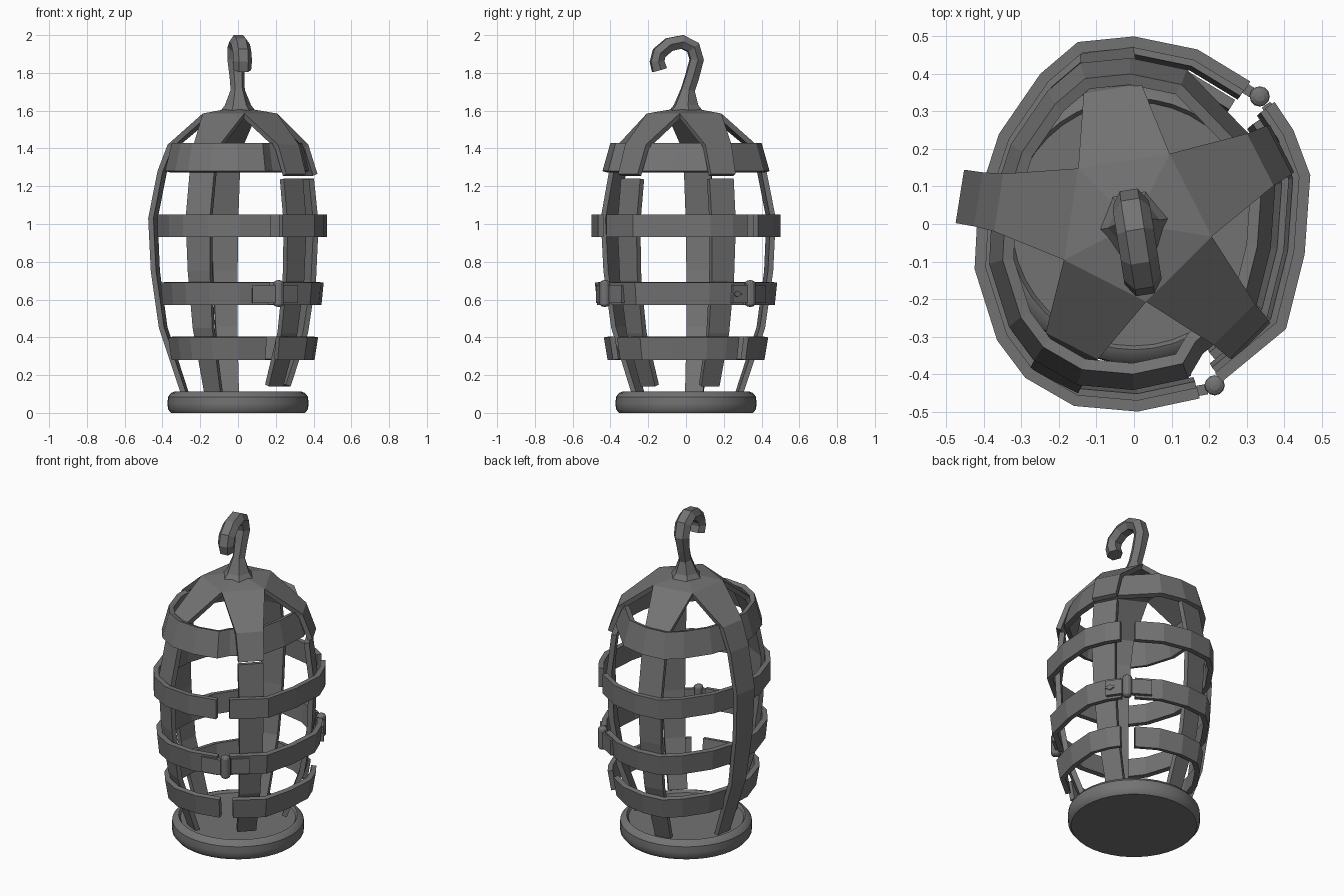
import bpy, bmesh, math
from mathutils import Vector, Matrix

if "Cube" in bpy.data.objects:
    bpy.data.objects.remove(bpy.data.objects["Cube"])

iron = bpy.data.materials.new("dark_iron")
iron.diffuse_color = (0.17, 0.17, 0.17, 1)
iron.use_nodes = True
iron.node_tree.nodes["Principled BSDF"].inputs["Base Color"].default_value = iron.diffuse_color


def make(name, verts, faces, thick=0.0, weld=False):
    me = bpy.data.meshes.new(name)
    bm = bmesh.new()
    vs = [bm.verts.new(v) for v in verts]
    for f in faces:
        bm.faces.new([vs[i] for i in f])
    if weld:
        bmesh.ops.remove_doubles(bm, verts=bm.verts, dist=0.001)
    bm.to_mesh(me)
    bm.free()
    ob = bpy.data.objects.new(name, me)
    bpy.context.collection.objects.link(ob)
    if thick:
        m = ob.modifiers.new("thickness", 'SOLIDIFY')
        m.thickness, m.offset, m.use_even_offset = thick, -1, True
    return ob


def strap(sections, angle, verts, faces, apex=None):
    """Strip facing outward at an angle; sections are (distance, z, half width)."""
    a = math.radians(angle)
    u, t = Vector((math.cos(a), math.sin(a), 0)), Vector((-math.sin(a), math.cos(a), 0))
    s = len(verts)
    for d, z, w in sections:
        verts += [u * d + t * w + Vector((0, 0, z)), u * d - t * w + Vector((0, 0, z))]
    for i in range(s, s + 2 * len(sections) - 2, 2):
        faces.append((i + 3, i + 2, i, i + 1))
    if apex:
        verts.append(Vector((0, 0, apex)))
        faces.append((s + 1, s, len(verts) - 1))


def band(name, pts, z0, z1, s0, s1, closed=False, dx=0.0):
    """Flat hoop along a plan outline, scaled at its lower and upper edge."""
    n = len(pts)
    verts = [(x * s0 + dx, y * s0, z0) for x, y in pts] + [(x * s1 + dx, y * s1, z1) for x, y in pts]
    faces = [(i, (i + 1) % n, n + (i + 1) % n, n + i) for i in range(n if closed else n - 1)]
    return make(name, verts, faces, 0.03)


def box(name, p, q, z0, z1, depth):
    """Upright plate between two plan points, centred on that line."""
    p, q = Vector(p), Vector(q)
    d = (q - p).normalized()
    n = Vector((d.y, -d.x)) * depth / 2
    c = [p - n, p + n, q + n, q - n]
    verts = [(*v, z0) for v in c] + [(*v, z1) for v in c]
    faces = [(3, 2, 1, 0), (4, 5, 6, 7)] + [(i, (i + 1) % 4, 4 + (i + 1) % 4, 4 + i) for i in range(4)]
    return make(name, verts, faces)


# crown with five petals; three run down to the base as bars
top = [(0.17, 1.585, 0.123), (0.365, 1.42, 0.078), (0.42, 1.28, 0.073)]
low = [(0.47, 1.03, 0.072), (0.457, 0.75, 0.066), (0.415, 0.45, 0.058), (0.295, 0.09, 0.048)]
short = [top[0], (0.378, 1.42, 0.078), (0.435, 1.265, 0.073)]
verts, faces = [], []
for ang in (171, 99, -117):
    strap(top + low, ang, verts, faces, 1.62)
for ang in (27, -45):
    strap(short, ang, verts, faces, 1.62)
make("crown_and_bars", verts, faces, 0.028, True)

# door bars
door_secs = [(0.415, 1.24, 0.072), (0.443, 1.0, 0.071), (0.43, 0.7, 0.066),
             (0.385, 0.42, 0.06), (0.285, 0.14, 0.054)]
for i, ang in enumerate((27, -45)):
    verts, faces = [], []
    strap(door_secs, ang, verts, faces)
    make(f"door_bar_{i}", verts, faces, 0.03)

# hoops: fixed part and door part
fixed = [(0.31, 0.38), (0.17, 0.465), (0, 0.5), (-0.15, 0.485), (-0.25, 0.4), (-0.36, 0.24),
         (-0.415, 0.07), (-0.425, -0.12), (-0.365, -0.31), (-0.29, -0.41), (-0.16, -0.485),
         (0.01, -0.5), (0.175, -0.465)]
door = [(0.235, -0.42), (0.405, -0.28), (0.455, -0.08), (0.47, 0.13), (0.425, 0.25), (0.375, 0.325)]
for nm, z0, z1, s0, s1, dx in (("low", 0.28, 0.4, 0.83, 0.87, 0.015), ("middle", 0.57, 0.69, 0.94, 0.965, 0),
                               ("high", 0.93, 1.05, 1.0, 1.0, 0)):
    band(nm + "_hoop", fixed, z0, z1, s0, s1)
    band(nm + "_door_hoop", door, z0, z1, s0, s1, dx=dx)
inner = [(x * 0.93, y * 0.93) for x, y in door[:-1]]
band("top_hoop", fixed[1:] + inner, 1.28, 1.43, 0.885, 0.8, True, -0.01)

# hinge and lock plates with knuckles
plates = {"hinge": ((0.215, -0.43), (0.075, -0.463), (0.195, -0.44), (0.228, -0.397), (0.31, -0.33)),
          "lock": ((0.335, 0.34), (0.215, 0.412), (0.315, 0.35), (0.352, 0.318), (0.405, 0.24))}
for nm, ((x, y), a, b, c, d) in plates.items():
    box(nm + "_fixed_plate", a, b, 0.583, 0.677, 0.028)
    box(nm + "_door_plate", c, d, 0.583, 0.677, 0.028)
    bpy.ops.mesh.primitive_cylinder_add(vertices=12, radius=0.027, depth=0.11, location=(x, y, 0.632))
    bpy.context.object.name = nm + "_knuckle"
    for k, z in enumerate((0.577, 0.687)):
        bpy.ops.mesh.primitive_uv_sphere_add(segments=12, ring_count=6, radius=0.027, location=(x, y, z))
        o = bpy.context.object
        o.name, o.scale.z = f"{nm}_cap_{k}", 0.6

# keyhole on the lock plate
bpy.ops.mesh.primitive_cylinder_add(vertices=10, radius=0.016, depth=0.02, location=(0.4, 0.268, 0.63),
                                    rotation=(0, math.pi / 2, math.radians(33)))
bpy.context.object.name = "keyhole_round"
box("keyhole_slot", (0.385, 0.29), (0.415, 0.245), 0.624, 0.636, 0.02)

# hook: six-sided sweep, (y, z, half width, half thickness)
path = [(0, 1.59, 0.1, 0.09), (0, 1.63, 0.07, 0.06), (0.01, 1.71, 0.038, 0.035), (0.033, 1.78, 0.04, 0.035),
        (0.057, 1.87, 0.048, 0.035), (0.038, 1.935, 0.05, 0.036), (-0.02, 1.964, 0.05, 0.036),
        (-0.09, 1.95, 0.05, 0.036), (-0.144, 1.905, 0.05, 0.036), (-0.155, 1.86, 0.05, 0.036),
        (-0.142, 1.815, 0.048, 0.038)]
rot = Matrix.Rotation(math.radians(9), 3, 'Z')
verts, faces = [], []
for i, (y, z, w, h) in enumerate(path):
    p, q = path[max(i - 1, 0)], path[min(i + 1, len(path) - 1)]
    t = Vector((0, q[0] - p[0], q[1] - p[1])).normalized()
    if i < 2:
        t = Vector((0, 0, 1))
    n = Vector((0, t.z, -t.y))
    for k in range(6):
        a = k * math.pi / 3
        verts.append(rot @ (Vector((w * math.cos(a), y, z)) + n * h * math.sin(a) / 0.866))
for i in range(len(path) - 1):
    faces += [(6 * i + k, 6 * i + (k + 1) % 6, 6 * i + 6 + (k + 1) % 6, 6 * i + 6 + k) for k in range(6)]
faces += [tuple(range(5, -1, -1)), tuple(range(len(verts) - 6, len(verts)))]
make("hook", verts, faces)

# round base tray
prof = [(0.355, 0), (0.371, 0.02), (0.373, 0.05), (0.371, 0.085), (0.355, 0.105), (0.335, 0.113), (0.325, 0.098)]
N = 40
verts = [(r * math.cos(2 * math.pi * k / N), r * math.sin(2 * math.pi * k / N), z) for r, z in prof for k in range(N)]
faces = [(i * N + k, i * N + (k + 1) % N, (i + 1) * N + (k + 1) % N, (i + 1) * N + k)
         for i in range(len(prof) - 1) for k in range(N)]
faces += [tuple(range(N - 1, -1, -1)), tuple(range(len(verts) - N, len(verts)))]
base = make("base", verts, faces)
bpy.ops.object.select_all(action='DESELECT')
base.select_set(True)
bpy.context.view_layer.objects.active = base
bpy.ops.object.shade_smooth_by_angle(angle=math.radians(35))

# dark metal everywhere
for ob in bpy.context.collection.objects:
    ob.data.materials.append(iron)
